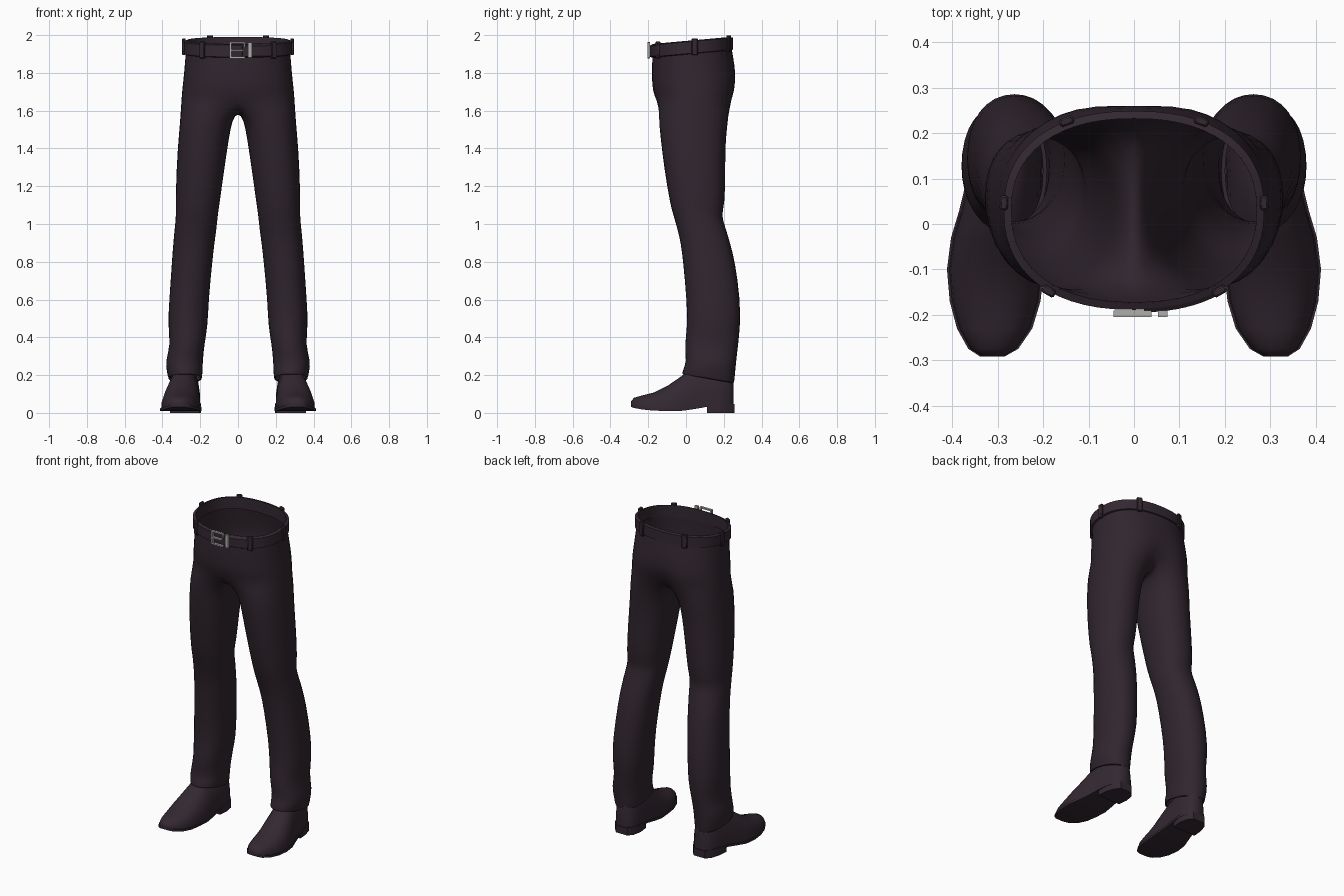
import bpy, bmesh, math
from mathutils import Matrix, Vector

if "Cube" in bpy.data.objects:
    bpy.data.objects.remove(bpy.data.objects["Cube"])


def material(name, rgb):
    m = bpy.data.materials.new(name)
    m.diffuse_color = (*rgb, 1)
    m.use_nodes = True
    m.node_tree.nodes["Principled BSDF"].inputs["Base Color"].default_value = m.diffuse_color
    return m


CLOTH = material("dark plum cloth", (0.030, 0.019, 0.028))
LEATHER = material("dark plum leather", (0.033, 0.021, 0.031))
METAL = material("grey metal", (0.42, 0.42, 0.40))


def sp(v, n):
    return math.copysign(abs(v) ** (2 / n), v)


def oval(deg, x0, x1, y0, y1, n=2.3):
    """Point on a rounded-box oval; 0 degrees is +x."""
    a = math.radians(deg)
    return ((x0 + x1) / 2 + (x1 - x0) / 2 * sp(math.cos(a), n),
            (y0 + y1) / 2 + (y1 - y0) / 2 * sp(math.sin(a), n))


def finish(name, bm, mat, mirror=False, subdiv=0, angle=40):
    bmesh.ops.recalc_face_normals(bm, faces=bm.faces)
    me = bpy.data.meshes.new(name)
    bm.to_mesh(me)
    bm.free()
    me.materials.append(mat)
    ob = bpy.data.objects.new(name, me)
    bpy.context.collection.objects.link(ob)
    if mirror:
        ob.modifiers.new("mirror", 'MIRROR').merge_threshold = 0.0005
    if subdiv:
        ob.modifiers.new("smooth", 'SUBSURF').levels = subdiv
        ob.modifiers["smooth"].render_levels = subdiv
    bpy.ops.object.select_all(action='DESELECT')
    ob.select_set(True)
    bpy.context.view_layer.objects.active = ob
    bpy.ops.object.shade_smooth_by_angle(angle=math.radians(angle))
    return ob


def bridge(bm, a, b, closed=True):
    n = len(a)
    for i in range(n if closed else n - 1):
        j = (i + 1) % n
        bm.faces.new((a[i], a[j], b[j], b[i]))


def loft(bm, rings, caps=True):
    rows = [[bm.verts.new(p) for p in r] for r in rings]
    for a, b in zip(rows, rows[1:]):
        bridge(bm, a, b)
    if caps:
        bm.faces.new(rows[0])
        bm.faces.new(rows[-1])
    return rows


# Trousers: right half, seat rings split at the crotch into a leg, then mirrored
H, K = 12, 5
SEAT = [  # z, half width, front y, back y, tilt, cleft depth
    (1.972, .275, -.177, .235, .09, 0), (1.90, .280, -.180, .245, .08, 0),
    (1.83, .285, -.182, .260, .04, 0), (1.76, .292, -.182, .272, 0, .01),
    (1.71, .298, -.178, .270, 0, .025), (1.66, .302, -.163, .260, 0, .045)]
LEG = [  # z, inner x, outer x, front y, back y
    (1.56, .028, .308, -.150, .228), (1.45, .048, .318, -.137, .213),
    (1.30, .070, .328, -.120, .211), (1.10, .098, .333, -.086, .210),
    (1.05, .106, .330, -.070, .188), (0.98, .112, .337, -.050, .212),
    (0.90, .124, .345, -.030, .236), (0.80, .135, .352, -.018, .263),
    (0.60, .155, .366, 0, .290), (0.46, .159, .374, .006, .290),
    (0.36, .178, .358, -.012, .279), (0.27, .186, .388, .001, .268),
    (0.22, .187, .378, -.018, .262), (0.175, .190, .370, -.025, .258),
    (0.185, .200, .360, -.012, .248)]
bm = bmesh.new()
prev = None
for z, w, y0, y1, tilt, cleft in SEAT:
    row = []
    for j in range(H + 1):
        x, y = oval(-90 + 180 * j / H, -w, w, y0, y1)
        x = 0 if j in (0, H) else x
        if y > 0:
            y -= cleft * math.exp(-(x / .06) ** 2)
        row.append(bm.verts.new((x, y, z + tilt * (y - .03))))
    if prev:
        bridge(bm, prev, row, closed=False)
    prev = row
back, front = prev[-1].co, prev[0].co
for k in range(1, K + 1):
    s = k / (K + 1)
    y = (back.y + front.y) / 2 + (back.y - front.y) / 2 * math.cos(math.pi * s)
    prev.append(bm.verts.new((0, y, 1.66 - .075 * math.sin(math.pi * s))))
angles = [-135 + 270 * j / H for j in range(H + 1)]
angles += [135 + 90 * k / (K + 1) for k in range(1, K + 1)]
for z, x0, x1, y0, y1 in LEG:
    tilt = -.18 if z < .2 else -.1 if z < .25 else 0
    row = []
    for a in angles:
        x, y = oval(a, x0, x1, y0, y1, 2.2)
        row.append(bm.verts.new((x, y, z + tilt * (y - .115))))
    bridge(bm, prev, row)
    prev = row
finish("trousers", bm, CLOTH, mirror=True, subdiv=1, angle=60)


# Belt and its overlapping tail
def belt_mid(y):
    return 1.935 + .09 * (y - .03)


def waist(deg, off=0):
    return oval(deg, -.276 - off, .276 + off, -.178 - off, .238 + off)


def band(name, a0, a1, steps, inner, outer, half, closed):
    bm = bmesh.new()
    rows = []
    for i in range(steps):
        a = a0 + (a1 - a0) * i / (steps if closed else steps - 1)
        ring = []
        for off, dz in ((inner, -half), (outer, -half + .006), (outer, half - .006), (inner, half)):
            x, y = waist(a, off)
            ring.append(bm.verts.new((x, y, belt_mid(y) + dz)))
        rows.append(ring)
    for a, b in zip(rows, rows[1:]):
        bridge(bm, a, b)
    if closed:
        bridge(bm, rows[-1], rows[0])
    else:
        bm.faces.new(rows[0])
        bm.faces.new(rows[-1])
    finish(name, bm, LEATHER)


band("belt", 0, 360, 56, -.006, .011, .037, True)
band("belt_tail", -87, -50, 10, .008, .017, .033, False)


def block(bm, pos, size, turn=0):
    m = Matrix.Translation(pos) @ Matrix.Rotation(turn, 4, 'Z') @ Matrix.Diagonal((*size, 1))
    bmesh.ops.create_cube(bm, size=1, matrix=m)


# Belt loops, turned to follow the waist
bm = bmesh.new()
for a in (3, 62, 118, 177, 232, 308):
    p, q = Vector(waist(a - 2, .011)), Vector(waist(a + 2, .011))
    c, d = (p + q) / 2, q - p
    block(bm, (c.x, c.y, belt_mid(c.y) + .002), (.032, .018, .088), math.atan2(d.y, d.x))
bmesh.ops.bevel(bm, geom=bm.edges[:], offset=.004, segments=1, affect='EDGES')
finish("belt_loops", bm, LEATHER)

# Buckle: open frame with prong, plus a keeper
bm = bmesh.new()
for x, z, w, h in ((-.040, 1.920, .011, .086), (-.003, 1.959, .080, .009),
                   (-.003, 1.881, .080, .009), (-.005, 1.920, .066, .009),
                   (.034, 1.948, .008, .026), (.063, 1.921, .021, .080)):
    block(bm, (x, -.198, z), (w, .014, h))
finish("buckle", bm, METAL)

# Shoes: y, centre x, half width, sole bottom z, top z
SHOE = [(-.292, .312, .022, .032, .060), (-.275, .310, .050, .026, .080),
        (-.23, .307, .078, .018, .093), (-.17, .306, .095, .012, .108),
        (-.10, .305, .102, .010, .142), (-.03, .298, .100, .010, .190),
        (.03, .290, .090, .018, .235), (.10, .283, .080, .030, .250),
        (.17, .276, .076, .036, .250), (.225, .273, .062, .036, .240),
        (.252, .272, .036, .036, .200)]
bm = bmesh.new()
rings = []
for y, cx, w, zb, zt in SHOE:
    zb += .012
    rings.append([(cx + w * sp(math.cos(math.pi * i / 12), 2.2), y,
                   zb + (zt - zb) * sp(math.sin(math.pi * i / 12), 2.2)) for i in range(13)])
loft(bm, rings)
finish("shoe_uppers", bm, LEATHER, mirror=True, angle=50)


def slab(name, stations, grow):
    bm = bmesh.new()
    loft(bm, [[(cx - w - grow, y, lo), (cx + w + grow, y, lo),
               (cx + w + grow, y, hi), (cx - w - grow, y, hi)]
              for y, cx, w, lo, hi in stations])
    finish(name, bm, LEATHER, mirror=True)


slab("soles", [(y, cx, w, zb, zb + .014) for y, cx, w, zb, zt in SHOE], .005)
slab("heels", [(.11, .282, .074, 0, .046), (.17, .276, .075, 0, .046),
               (.225, .273, .062, 0, .046), (.256, .272, .036, 0, .046)], .004)
